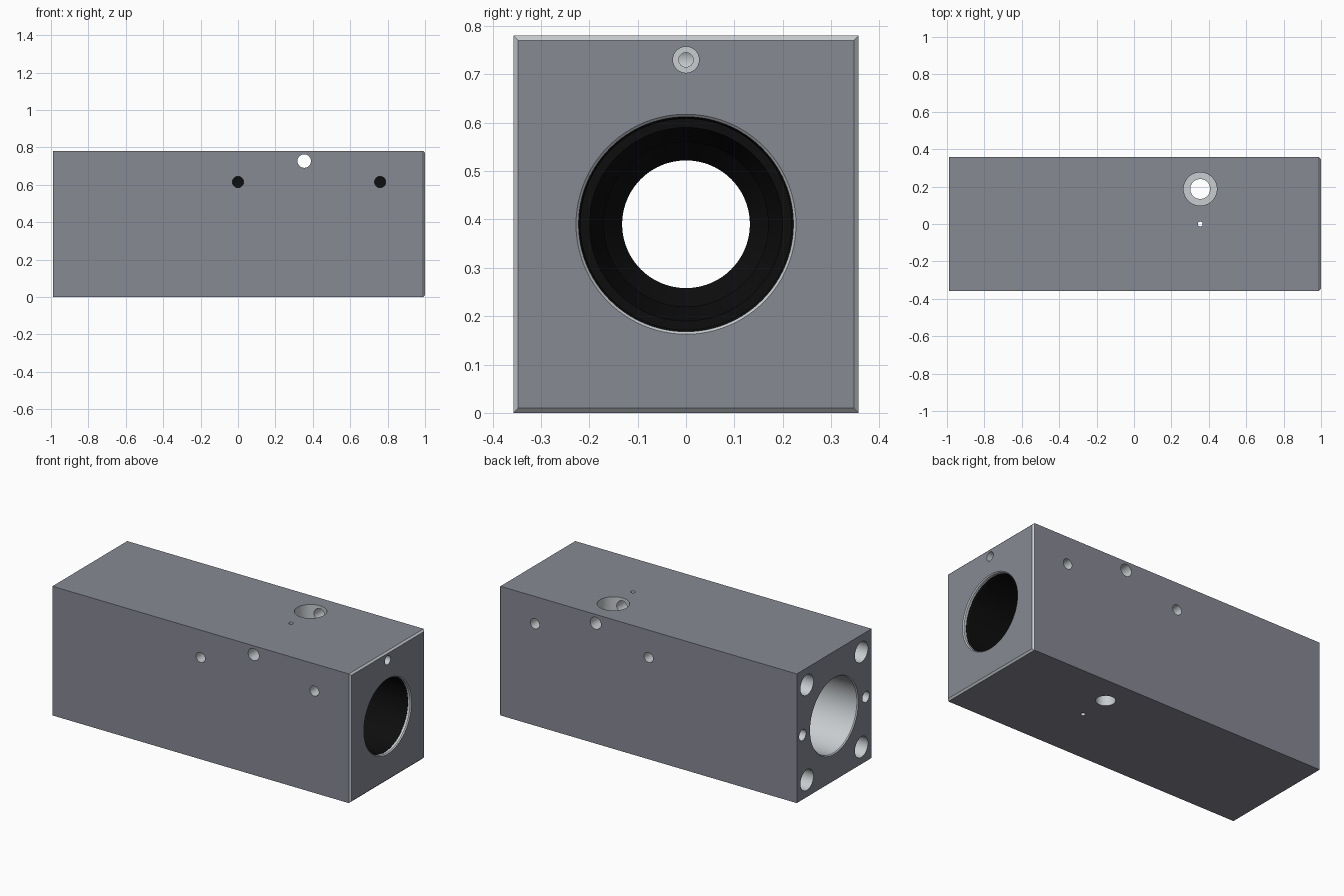
import bpy, bmesh, math
from mathutils import Matrix, Vector

if "Cube" in bpy.data.objects:
    bpy.data.objects.remove(bpy.data.objects["Cube"])

AXIS_Z = 0.39
LEFT = -0.99
HALF_Y, HEIGHT, CHAMFER = 0.357, 0.78, 0.01
PORT_X = 0.354


def to_object(name, bm):
    bmesh.ops.recalc_face_normals(bm, faces=bm.faces)
    mesh = bpy.data.meshes.new(name)
    bm.to_mesh(mesh)
    bm.free()
    obj = bpy.data.objects.new(name, mesh)
    bpy.context.collection.objects.link(obj)
    return obj


def colour(name, rgb):
    mat = bpy.data.materials.new(name)
    mat.diffuse_color = (*rgb, 1)
    mat.use_nodes = True
    mat.node_tree.nodes["Principled BSDF"].inputs["Base Color"].default_value = mat.diffuse_color
    return mat


def lathe(name, profile, closed_ring=False, sides=96):
    """Revolve (x, radius) points about the bore axis."""
    bm = bmesh.new()
    rings = []
    for x, r in profile:
        rings.append([bm.verts.new((x, r * math.cos(a), AXIS_Z + r * math.sin(a)))
                      for a in (2 * math.pi * i / sides for i in range(sides))])
    pairs = list(zip(rings, rings[1:]))
    if closed_ring:
        pairs.append((rings[-1], rings[0]))
    else:
        bm.faces.new(rings[0])
        bm.faces.new(rings[-1])
    for a, b in pairs:
        for i in range(sides):
            j = (i + 1) % sides
            bm.faces.new((a[i], a[j], b[j], b[i]))
    return to_object(name, bm)


def rod(start, end, radius, sides=40):
    """Cylinder between two points, used as a drill."""
    a, b = Vector(start), Vector(end)
    turn = (b - a).to_track_quat('Z', 'Y').to_matrix().to_4x4()
    bm = bmesh.new()
    bmesh.ops.create_cone(bm, cap_ends=True, segments=sides, radius1=radius,
                          radius2=radius, depth=(b - a).length,
                          matrix=Matrix.Translation((a + b) / 2) @ turn)
    return to_object("drill", bm)


def cut(target, cutter):
    cutter.hide_render = True
    mod = target.modifiers.new("cut", 'BOOLEAN')
    mod.operation, mod.solver, mod.object = 'DIFFERENCE', 'EXACT', cutter
    bpy.context.view_layer.objects.active = target
    bpy.ops.object.modifier_apply(modifier=mod.name)
    bpy.data.objects.remove(cutter)


# Housing block, chamfered around its right end
bm = bmesh.new()
loops = []
for x, c in ((LEFT, 0), (1 - CHAMFER, 0), (1, CHAMFER)):
    y, lo, hi = HALF_Y - c, c, HEIGHT - c
    loops.append([bm.verts.new((x, *p)) for p in ((-y, lo), (y, lo), (y, hi), (-y, hi))])
bm.faces.new(loops[0])
bm.faces.new(loops[-1])
for a, b in zip(loops, loops[1:]):
    for i in range(4):
        bm.faces.new((a[i], a[(i + 1) % 4], b[(i + 1) % 4], b[i]))
housing = to_object("housing_block", bm)

# Stepped main bore with a small bevel at each mouth
cut(housing, lathe("bore", [(LEFT - 0.01, 0.24), (LEFT + 0.006, 0.225), (-0.40, 0.225), (-0.40, 0.28),
                            (0.98, 0.28), (0.98, 0.222), (0.994, 0.222), (1.004, 0.231)]))

# Side ports: one passage right through, two blind feeds on each side
cut(housing, rod((PORT_X, -0.5, 0.727), (PORT_X, 0.5, 0.727), 0.036))
for side in (-1, 1):
    for x in (0.0, 0.76):
        cut(housing, rod((x, side * 0.5, 0.615), (x, side * 0.10, 0.615), 0.03))

# Vertical vent with counterbore, and the fine hole beside it
cut(housing, rod((PORT_X, 0.187, -0.1), (PORT_X, 0.187, 0.9), 0.053))
cut(housing, rod((PORT_X, 0.187, 0.67), (PORT_X, 0.187, 0.9), 0.089, 64))
cut(housing, rod((PORT_X, 0, -0.1), (PORT_X, 0, 0.9), 0.013, 24))

# Lengthwise passage from the right end
cut(housing, rod((PORT_X + 0.06, 0, 0.73), (1.1, 0, 0.73), 0.027))
cut(housing, rod((PORT_X, 0, 0.73), (0.5, 0, 0.73), 0.015))

# Left end: four corner bolt holes and two pin holes
for side in (-1, 1):
    for dz in (-0.287, 0.287):
        cut(housing, rod((-1.1, side * 0.26, AXIS_Z + dz), (-0.72, side * 0.26, AXIS_Z + dz), 0.062))
    cut(housing, rod((-1.1, side * 0.302, AXIS_Z), (-0.8, side * 0.302, AXIS_Z), 0.033))

# Dark bearing sleeves either side of the vent
dark = colour("dark_sleeve", (0.004, 0.004, 0.004))
front = lathe("front_sleeve", [(0.43, 0.279), (0.979, 0.279), (0.979, 0.222),
                               (0.97, 0.218), (0.43, 0.218)], True)
rear = lathe("rear_sleeve", [(-0.399, 0.279), (0.28, 0.279), (0.28, 0.2), (0.2, 0.17),
                             (0.1, 0.17), (0.05, 0.132), (-0.399, 0.132)], True)
for sleeve in (front, rear):
    sleeve.data.materials.append(dark)

# Dark coated outside faces, bare machined metal in the holes and chamfers
housing.data.materials.clear()
housing.data.materials.append(colour("coated_metal", (0.242, 0.252, 0.295)))
housing.data.materials.append(colour("bare_metal", (0.58, 0.61, 0.63)))
for poly in housing.data.polygons:
    c, n = poly.center, poly.normal
    outside = (max(abs(v) for v in n) > 0.999 and
               (c.x < LEFT + 1e-4 or c.x > 1 - 1e-4 or abs(c.y) > HALF_Y - 1e-4
                or c.z < 1e-4 or c.z > HEIGHT - 1e-4))
    poly.material_index = 0 if outside else 1

# Smooth round walls, crisp edges
for obj in (housing, front, rear):
    bpy.ops.object.select_all(action='DESELECT')
    obj.select_set(True)
    bpy.context.view_layer.objects.active = obj
    bpy.ops.object.shade_smooth_by_angle(angle=math.radians(20))
